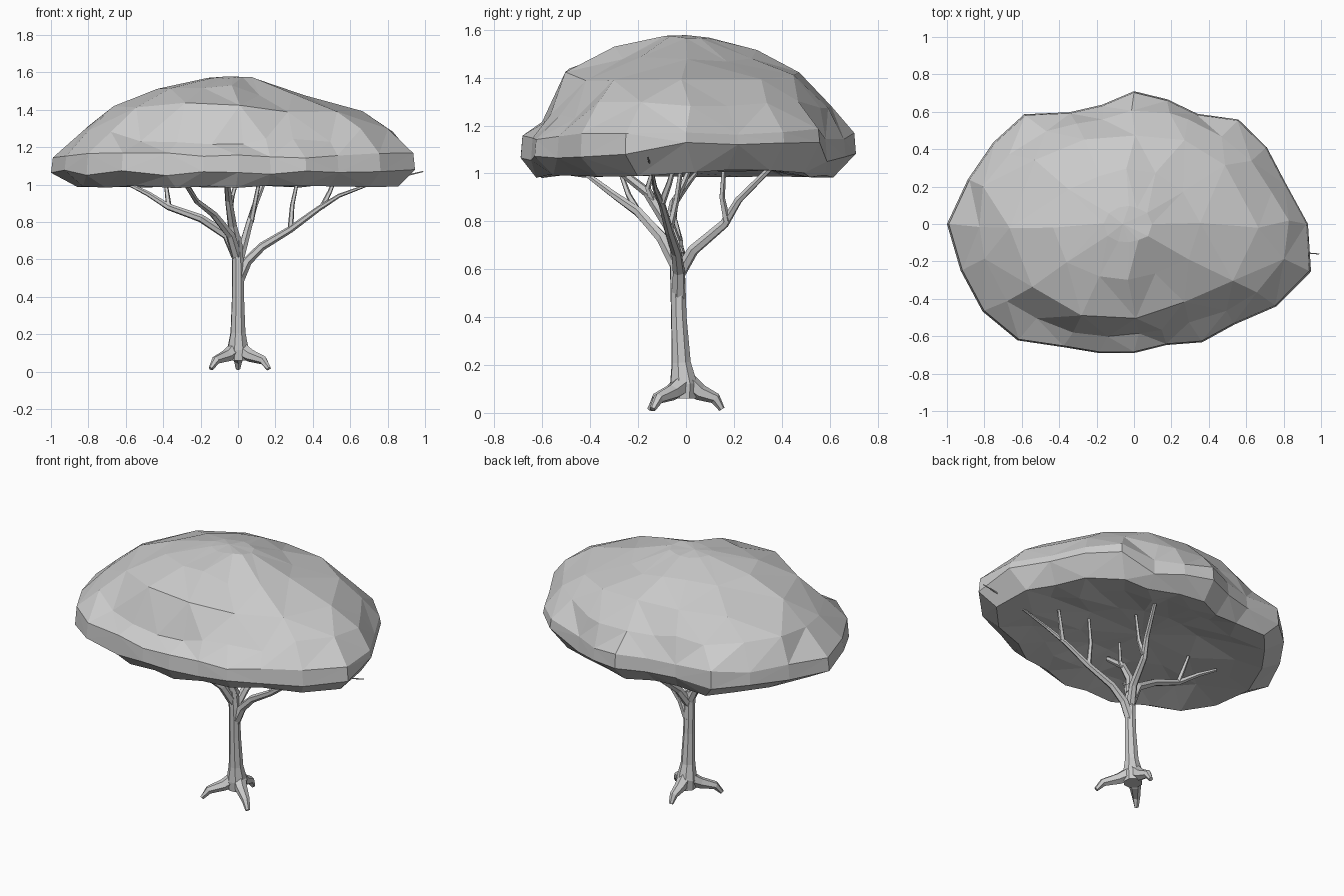
import bpy, bmesh, math, random
from mathutils import Vector

random.seed(11)
if "Cube" in bpy.data.objects:
    bpy.data.objects.remove(bpy.data.objects["Cube"])

grey = bpy.data.materials.new("plain grey")
grey.use_nodes = True
grey.diffuse_color = (0.6, 0.6, 0.6, 1)
grey.node_tree.nodes["Principled BSDF"].inputs["Base Color"].default_value = grey.diffuse_color


def finish(bm, name):
    bmesh.ops.recalc_face_normals(bm, faces=bm.faces[:])
    mesh = bpy.data.meshes.new(name)
    bm.to_mesh(mesh)
    bm.free()
    mesh.materials.append(grey)
    obj = bpy.data.objects.new(name, mesh)
    bpy.context.collection.objects.link(obj)


def bridge(bm, a, b):
    n = len(a)
    for i in range(n):
        bm.faces.new((a[i], a[(i + 1) % n], b[(i + 1) % n], b[i]))


def tube(name, points, r0, r1, sides=6, radii=None):
    """Tapered limb following a list of points."""
    bm = bmesh.new()
    pts = [Vector(p) for p in points]
    last = len(pts) - 1
    prev = None
    for i, p in enumerate(pts):
        axis = (pts[min(i + 1, last)] - pts[max(i - 1, 0)]).normalized()
        side = axis.cross(Vector((0.3, 0.9, 0.1))).normalized()
        up = axis.cross(side)
        r = radii[i] if radii else r0 + (r1 - r0) * i / last
        ring = []
        for k in range(sides):
            a = math.tau * k / sides
            ring.append(bm.verts.new(p + r * (math.cos(a) * side + math.sin(a) * up)))
        if prev:
            bridge(bm, prev, ring)
        else:
            bm.faces.new(ring)
        prev = ring
    bm.faces.new(prev)
    finish(bm, name)


# Trunk with a flared foot
tube("trunk", [(0, -0.01, 0.06), (0, -0.01, 0.12), (0, -0.02, 0.21), (0, -0.03, 0.4),
               (0, -0.035, 0.58), (-0.01, -0.04, 0.72)], 0, 0, 8,
     [0.055, 0.06, 0.042, 0.034, 0.033, 0.028])

# Three claw-like roots
for name, x, y in (("root_right", -0.145, -0.15), ("root_left", 0.165, -0.14), ("root_back", 0.0, 0.15)):
    tube(name, [(0, 0, 0.13), (x * 0.4, y * 0.4, 0.085), (x * 0.82, y * 0.82, 0.06),
                (x, y, 0.015)], 0.045, 0.013)

# Main boughs
tube("bough_left", [(0, -0.03, 0.48), (0.05, -0.03, 0.59), (0.13, -0.04, 0.67), (0.28, -0.07, 0.76),
                    (0.43, -0.1, 0.87), (0.54, -0.13, 0.94), (0.7, -0.14, 1.0),
                    (0.99, -0.16, 1.07)], 0.03, 0.003)
tube("bough_right", [(0, -0.03, 0.6), (-0.06, -0.04, 0.73), (-0.2, -0.06, 0.82),
                     (-0.37, -0.05, 0.88), (-0.48, 0.0, 0.95), (-0.58, 0.04, 1.0)], 0.03, 0.01)
tube("bough_front", [(0, -0.03, 0.6), (-0.04, -0.1, 0.73), (-0.13, -0.2, 0.84),
                     (-0.22, -0.3, 0.91), (-0.28, -0.42, 1.0)], 0.03, 0.011)
tube("bough_middle", [(0, -0.03, 0.66), (-0.03, -0.07, 0.78), (-0.05, -0.16, 0.92),
                      (-0.06, -0.3, 1.03)], 0.03, 0.016)
tube("bough_back", [(0, -0.03, 0.58), (0.03, 0.03, 0.68), (0.06, 0.16, 0.79),
                    (0.09, 0.22, 0.89), (0.15, 0.37, 1.04)], 0.028, 0.012)

# Smaller twigs
twigs = (
    ((0.28, -0.07, 0.76), (0.29, -0.04, 0.89), (0.32, -0.02, 1.03)),
    ((0.45, -0.1, 0.88), (0.49, -0.07, 0.96), (0.52, -0.05, 1.03)),
    ((-0.37, -0.05, 0.88), (-0.38, -0.01, 0.96), (-0.39, 0.02, 1.03)),
    ((-0.13, -0.2, 0.84), (-0.22, -0.24, 0.91), (-0.28, -0.28, 1.02)),
    ((0.07, 0.17, 0.8), (0.09, 0.15, 0.9), (0.12, 0.16, 1.05)),
    ((-0.04, -0.14, 0.89), (-0.03, -0.16, 0.94), (0.0, -0.13, 1.04)),
)
for i, path in enumerate(twigs):
    tube("twig_%d" % (i + 1), path, 0.016, 0.009, 5)

# Crown: lobed outline, one radius every 15 degrees
outline = [0.93, 0.84, 0.82, 0.79, 0.68, 0.69, 0.71, 0.66, 0.69, 0.83, 0.87, 0.92,
           1.0, 0.96, 0.935, 0.88, 0.76, 0.715, 0.69, 0.67, 0.73, 0.76, 0.88, 0.98]
# Scale and height of each ring, from the shallow underside to the top
profile = [(0.38, 1.05), (0.68, 1.015), (0.88, 0.988), (1.0, 1.065), (0.99, 1.155),
           (0.88, 1.29), (0.71, 1.425), (0.42, 1.515), (0.14, 1.57)]
bm = bmesh.new()
rings = []
for level, (scale, z) in enumerate(profile):
    # every other direction only on the inner rings
    step = 2 if level in (0, 6, 7, 8) else 1
    ring = []
    for i in range(0, 24, step):
        rim = level in (3, 4)
        a = math.radians(15 * i + (0 if rim else random.uniform(-3, 3)))
        even = (outline[i - 1] + outline[i] + outline[(i + 1) % 24]) / 3
        r = (even if level > 4 else outline[i]) * scale
        r *= 1 if rim else random.uniform(0.965, 1.03)
        h = z + random.uniform(-0.018, 0.018) * (0.4 if level in (2, 8) else 1)
        # low shelf and steep shoulder along the front
        if level == 5 and math.sin(a) < -0.6:
            r *= 0.95
            h -= 0.06
        # crown slopes down toward the left
        if level in (6, 7):
            h -= 0.05 * max(0, math.cos(a))
        # undercut left-back edge
        if level in (2, 3, 4) and i <= 3:
            h += (0.02, 0.06, 0.025)[level - 2]
        ring.append(bm.verts.new((r * math.cos(a) - 0.03 * (scale < 0.5), r * math.sin(a), h)))
    rings.append(ring)
for a, b in zip(rings, rings[1:]):
    if len(a) == len(b):
        bridge(bm, a, b)
        continue
    # join a fine ring to a coarse one with three triangles per sector
    fine, coarse = (a, b) if len(a) > len(b) else (b, a)
    n = len(coarse)
    for k in range(n):
        f0, f1, f2 = fine[2 * k], fine[2 * k + 1], fine[(2 * k + 2) % len(fine)]
        c0, c1 = coarse[k], coarse[(k + 1) % n]
        for tri in ((f0, f1, c0), (f1, c1, c0), (f1, f2, c1)):
            bm.faces.new(tri)
for ring, z in ((rings[0], 1.06), (rings[-1], 1.578)):
    tip = bm.verts.new((-0.06, 0, z))
    for k in range(len(ring)):
        bm.faces.new((ring[k], ring[(k + 1) % len(ring)], tip))
bmesh.ops.triangulate(bm, faces=bm.faces[:], quad_method="SHORT_EDGE")
finish(bm, "leaf_crown")
